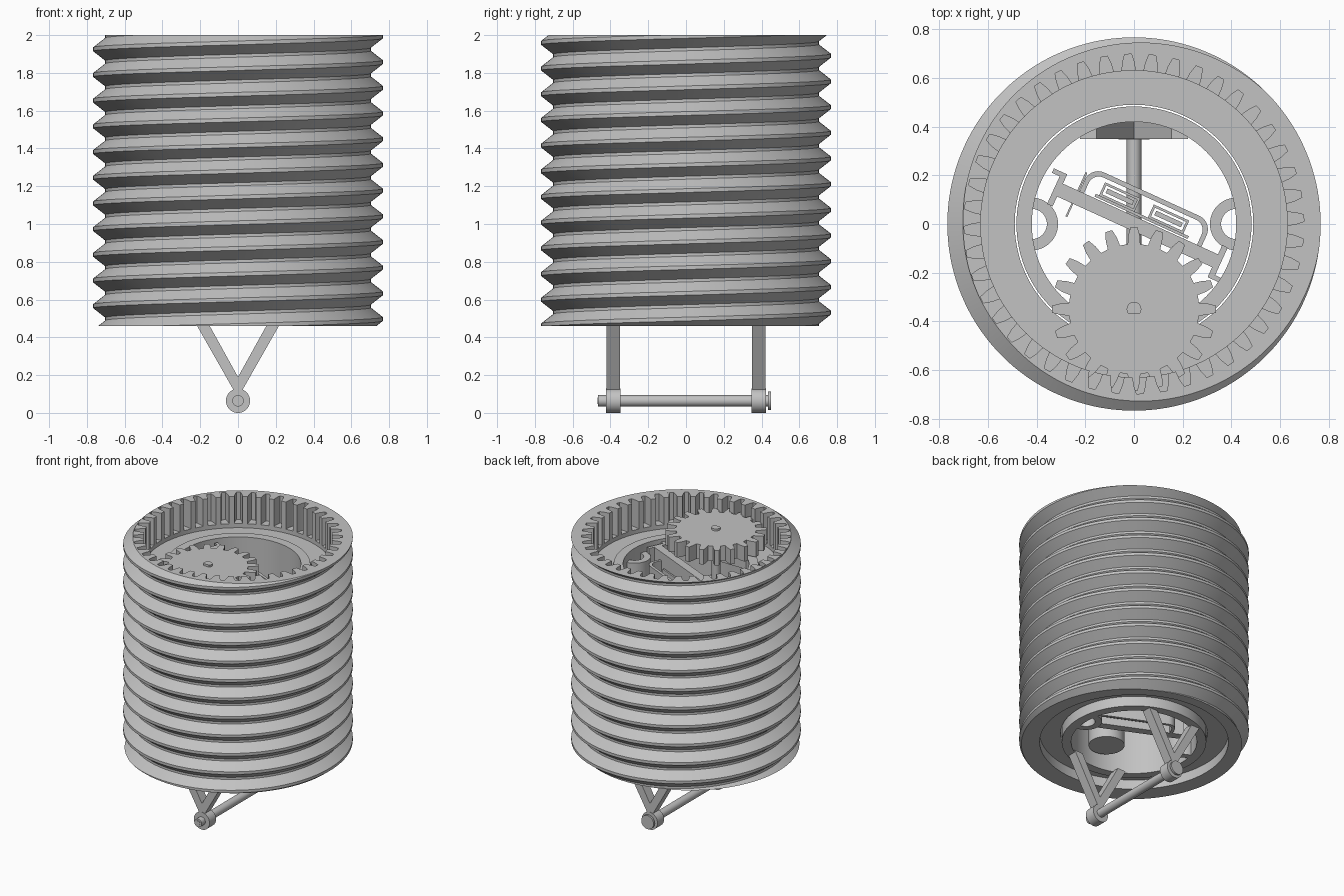
import bpy, bmesh, math
from mathutils import Matrix

if "Cube" in bpy.data.objects:
    bpy.data.objects.remove(bpy.data.objects["Cube"])

grey = bpy.data.materials.new("light_grey")
grey.use_nodes = True
grey.diffuse_color = (0.54, 0.54, 0.54, 1)
grey.node_tree.nodes["Principled BSDF"].inputs["Base Color"].default_value = (0.54, 0.54, 0.54, 1)

TOP, BASE, LEDGE, CORE_TOP = 2.0, 0.46, 1.80, 1.80


def finish(name, bm, angle=30):
    bmesh.ops.recalc_face_normals(bm, faces=bm.faces)
    mesh = bpy.data.meshes.new(name)
    bm.to_mesh(mesh)
    bm.free()
    mesh.materials.append(grey)
    mesh.shade_smooth()
    mesh.set_sharp_from_angle(angle=math.radians(angle))
    obj = bpy.data.objects.new(name, mesh)
    bpy.context.collection.objects.link(obj)


def prism(name, outer, lo, hi, inner=None, along="z", matrix=None):
    """Extrude an outline along z or y; an inner outline of equal count makes a hole."""
    bm = bmesh.new()

    def ring(points, d):
        return [bm.verts.new((a, b, d) if along == "z" else (a, d, b)) for a, b in points]

    def join(r1, r2):
        n = len(r1)
        for i in range(n):
            k = (i + 1) % n
            bm.faces.new((r1[i], r1[k], r2[k], r2[i]))

    o_lo, o_hi = ring(outer, lo), ring(outer, hi)
    join(o_lo, o_hi)
    if inner:
        i_lo, i_hi = ring(inner, lo), ring(inner, hi)
        join(i_lo, i_hi)
        join(o_lo, i_lo)
        join(o_hi, i_hi)
    else:
        bm.faces.new(o_lo)
        bm.faces.new(o_hi)
    if matrix:
        bm.transform(matrix)
    finish(name, bm)


def arc(r, start=0, end=360, n=96, cx=0, cy=0):
    full = end - start == 360
    steps = [math.radians(start + (end - start) * i / (n if full else n - 1)) for i in range(n)]
    return [(cx + r * math.cos(t), cy + r * math.sin(t)) for t in steps]


def rect(u0, u1, v0, v1):
    return [(u0, v0), (u1, v0), (u1, v1), (u0, v1)]


def gear(teeth, root, tip, phase, cx=0, cy=0):
    """Tooth outline: root corner, mid flank, rounded tip, and back down."""
    mid = (root + tip) / 2
    shape = [(-.31, root), (-.25, mid), (-.14, tip), (.14, tip), (.25, mid), (.31, root)]
    pts = []
    for t in range(teeth):
        for f, r in shape:
            a = math.radians(phase) + (t + f) * math.tau / teeth
            pts.append((cx + r * math.cos(a), cy + r * math.sin(a)))
    return pts


# Threaded outer sleeve: each column is a closed section, shifted along the helix
PITCH, CREST, ROOT = 0.136, 0.767, 0.703
FLAT, FLANK = 0.01, 0.05
rows = [(-FLAT - FLANK, ROOT), (-FLAT, CREST), (FLAT, CREST), (FLAT + FLANK, ROOT)]
bore = [(.70, TOP), (.70, LEDGE), (.63, LEDGE), (.63, 1.77), (.49, 1.77),
        (.49, .53), (.63, .53), (.63, BASE)]


def thread_radius(z, shift):
    d = abs((z - shift + PITCH / 2) % PITCH - PITCH / 2)
    t = min(max((d - FLAT) / FLANK, 0), 1)
    return CREST + (ROOT - CREST) * t


bm = bmesh.new()
COLS = 144
columns = []
for c in range(COLS + 1):
    a = math.tau * c / COLS
    shift = 0.497 + PITCH * c / COLS
    section = []
    for k in range(-3, 14):
        for dz, r in rows:
            z = shift + k * PITCH + dz
            if not BASE < z < TOP:
                z = min(max(z, BASE), TOP)
                r = thread_radius(z, shift)
            section.append((r, z))
    section += bore
    columns.append([bm.verts.new((r * math.cos(a), r * math.sin(a), z)) for r, z in section])
for left, right in zip(columns, columns[1:]):
    for i in range(len(left)):
        k = (i + 1) % len(left)
        bm.faces.new((left[i], right[i], right[k], left[k]))
bmesh.ops.remove_doubles(bm, verts=bm.verts, dist=0.0002)
finish("threaded_sleeve", bm)

# Internal ring gear, the driving pinion and its motor
slots = gear(44, .63, .698, 92)
prism("ring_gear", arc(.70, 92 - .31 * 360 / 44, 452 - .31 * 360 / 44, len(slots)),
      LEDGE, TOP, inner=slots)
prism("pinion", gear(20, .268, .337, 90, 0, -.35), 1.81, 1.92)
prism("pinion_shaft", arc(.03, -40, 220, 24, 0, -.35), 1.5, 1.935)
prism("motor", arc(.12, n=48, cy=-.285), .56, 1.55)
prism("motor_mount", arc(.43, 230, 310, 32), 1.7, 1.77)

# Fixed inner core with two half-round cable channels
prism("inner_core", arc(.483), BASE, CORE_TOP, inner=arc(.42))
for side, name in ((1, "left"), (-1, "right")):
    mid = 180 if side > 0 else 0
    out = arc(.108, mid - 90, mid + 90, 32, side * .42)
    inn = arc(.062, mid + 90, mid - 90, 32, side * .42)
    prism(name + "_cable_channel", out + inn, BASE, 1.74)

# Slanted electronics tray, set in its own turned frame
turn = Matrix.Translation((.015, -.005, 0)) @ Matrix.Rotation(math.radians(-24.5), 4, "Z")
LOW, HIGH = .55, 1.78
prism("tray_plate", rect(-.35, .35, -.03, .028), LOW, HIGH, matrix=turn)


def tray_wall(w, h, r):
    return ([(-w, .02)] + arc(r, 180, 90, 8, -w + r, h - r)
            + arc(r, 90, 0, 8, w - r, h - r) + [(w, .02)])


prism("tray_cover", tray_wall(.275, .14, .06) + tray_wall(.255, .12, .045)[::-1],
      LOW, HIGH - .06, matrix=turn)
prism("circuit_board", rect(-.21, .21, .034, .046), LOW + .05, HIGH - .1, matrix=turn)
for u, name in ((-.115, "first"), (.105, "second")):
    prism(name + "_port_shell", rect(u - .08, u + .08, .045, .105), 1.4, 1.65,
          inner=rect(u - .07, u + .07, .055, .095), matrix=turn)
    prism(name + "_port_tongue", rect(u - .06, u + .06, .066, .086), 1.4, 1.63, matrix=turn)

# Clips at both ends of the tray
for side, name in ((1, "left"), (-1, "right")):
    u0, u1 = sorted((side * .35, side * .375))
    prism(name + "_clip_arm", rect(u0, u1, -.075, .07), 1.35, HIGH, matrix=turn)
    u0, u1 = sorted((side * .35, side * .41))
    v = -.075 if side > 0 else .05
    prism(name + "_clip_hook", rect(u0, u1, v, v + .02), 1.35, HIGH, matrix=turn)
prism("tray_spring", rect(-.285, -.277, -.09, .11), 1.35, 1.7, matrix=turn)

# V-shaped hangers with round eyes, front and back
half_v = [(.155, .47), (.222, .47), (0, .08)]
chevron = [(0, .19)] + half_v + [(-x, z) for x, z in half_v[1::-1]]
AXLE = .064
for side, name in ((-1, "front"), (1, "back")):
    lo, hi = sorted((side * .35, side * .42))
    prism(name + "_hanger", chevron, lo, hi, along="y")
    prism(name + "_hanger_eye", arc(.064, n=48, cy=AXLE), lo - .003, hi + .003, along="y")

# Cross rod with a flat head at the back
prism("cross_rod", arc(.03, n=32, cy=AXLE), -.465, .44, along="y")
prism("rod_tip", arc(.017, n=24, cy=AXLE), -.468, -.46, along="y")
prism("rod_head", arc(.05, n=40, cy=AXLE), .435, .45, along="y")
